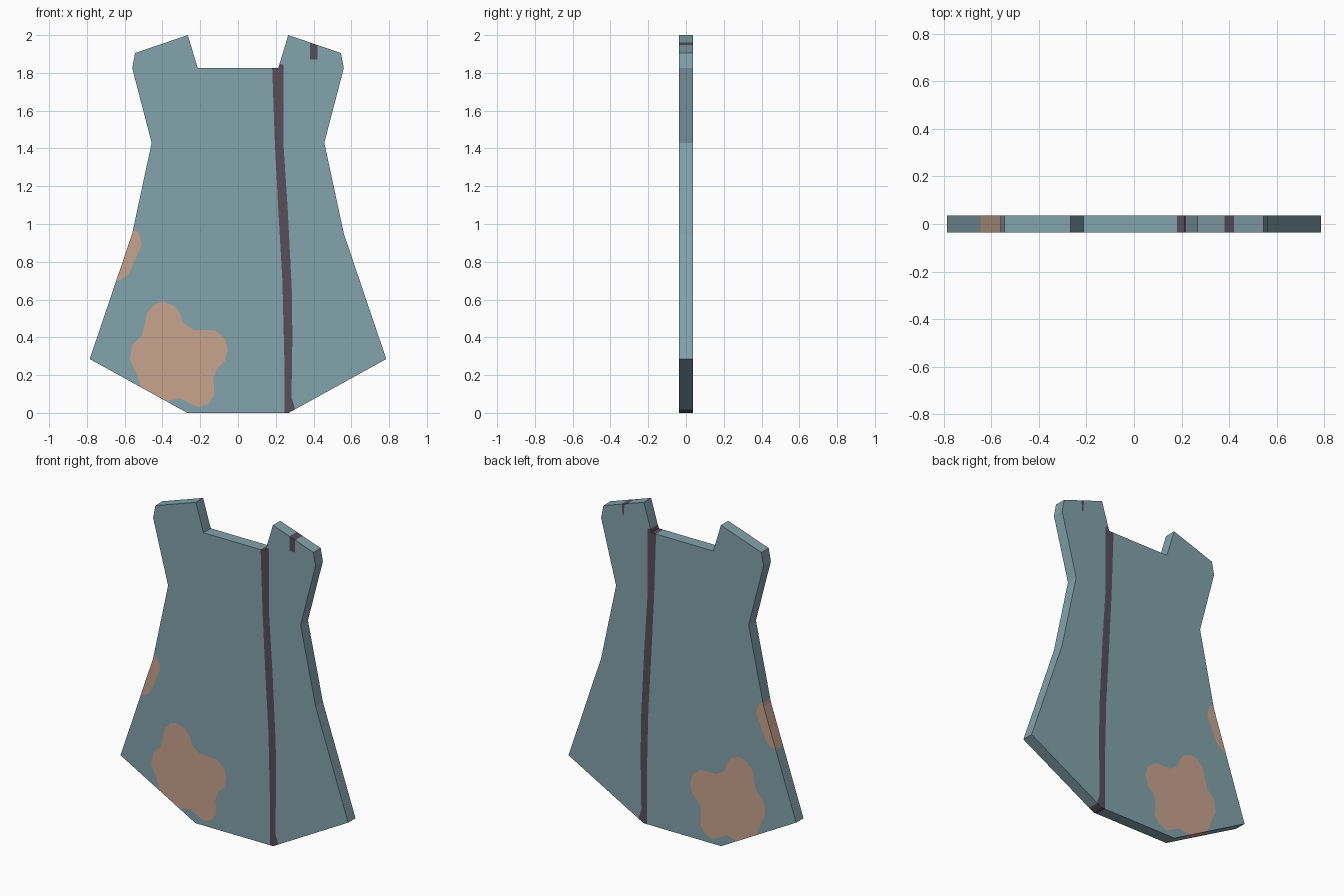
import bpy
import bmesh
from mathutils import Vector
from mathutils.geometry import delaunay_2d_cdt, area_tri

if "Cube" in bpy.data.objects:
    bpy.data.objects.remove(bpy.data.objects["Cube"])

HALF = 0.036  # half thickness of the plate


def material(name, rgb):
    m = bpy.data.materials.new(name)
    m.diffuse_color = [((c / 255 + 0.055) / 1.055) ** 2.4 for c in rgb] + [1]
    m.use_nodes = True
    m.node_tree.nodes["Principled BSDF"].inputs["Base Color"].default_value = m.diffuse_color
    return m


def ccw(pts):
    area = sum(a[0] * b[1] - b[0] * a[1] for a, b in zip(pts, pts[1:] + pts[:1]))
    return pts if area > 0 else pts[::-1]


# Plate outline (x, z): right half, mirrored for the left
half = [(0.268, 0), (0.785, 0.285), (0.56, 0.95), (0.457, 1.43),
        (0.56, 1.825), (0.545, 1.905), (0.266, 2.0), (0.213, 1.825)]
outline = half + [(-x, z) for x, z in reversed(half)]

# Painted regions (x, z), drawn past the outline where they reach the rim
large_patch = [(-0.53, 0.12), (-0.515, 0.14), (-0.54, 0.215), (-0.573, 0.28),
               (-0.56, 0.36), (-0.51, 0.41), (-0.495, 0.465), (-0.48, 0.535),
               (-0.44, 0.575), (-0.395, 0.59), (-0.335, 0.565), (-0.305, 0.525),
               (-0.29, 0.475), (-0.235, 0.44), (-0.175, 0.44), (-0.12, 0.435),
               (-0.07, 0.395), (-0.055, 0.335), (-0.07, 0.275), (-0.115, 0.23),
               (-0.13, 0.185), (-0.125, 0.095), (-0.155, 0.05), (-0.205, 0.03),
               (-0.255, 0.05), (-0.305, 0.078), (-0.365, 0.065), (-0.38, 0.04)]
rim_patch = [(-0.65, 0.98), (-0.56, 0.975), (-0.525, 0.955), (-0.51, 0.89),
             (-0.535, 0.835), (-0.555, 0.785), (-0.58, 0.735), (-0.615, 0.705),
             (-0.655, 0.7), (-0.75, 0.7)]
stripe = [(0.18, 1.85), (0.182, 1.8), (0.195, 1.43), (0.212, 1.1), (0.235, 0.7),
          (0.245, 0.3), (0.245, -0.02), (0.30, -0.02), (0.30, 0.03), (0.283, 0.08),
          (0.288, 0.4), (0.285, 0.65), (0.262, 1.1), (0.24, 1.43), (0.24, 1.845)]
front_mark = [(0.38, 1.87), (0.42, 1.87), (0.42, 2.0), (0.38, 2.0)]
back_mark = [(0.405, 1.88), (0.413, 1.88), (0.419, 1.99), (0.395, 1.99)]
regions = [outline, large_patch, rim_patch, stripe, front_mark, back_mark]

# Cut all regions into one flat sheet
points, faces = [], []
for r in regions:
    faces.append(list(range(len(points), len(points) + len(r))))
    points += [Vector(p) for p in ccw(r)]
verts, _, tris, _, _, owners = delaunay_2d_cdt(points, [], faces, 1, 1e-5)


def colour(ids, dark):
    if dark & set(ids):
        return 2
    return 1 if {1, 2} & set(ids) else 0


# Front and back sheets, joined by a rim that carries the paint across
bm = bmesh.new()
front = [bm.verts.new((v.x, -HALF, v.y)) for v in verts]
back = [bm.verts.new((v.x, HALF, v.y)) for v in verts]
edges = {}
for tri, ids in zip(tris, owners):
    if 0 not in ids:
        continue
    f = bm.faces.new([front[i] for i in tri])
    f.material_index = colour(ids, {3, 4})
    g = bm.faces.new([back[i] for i in reversed(tri)])
    g.material_index = colour(ids, {3, 5})
    for a, b in zip(tri, list(tri[1:]) + [tri[0]]):
        edges[a, b] = f.material_index
for (a, b), mat in edges.items():
    if (b, a) not in edges:
        w = bm.faces.new([front[b], front[a], back[a], back[b]])
        w.material_index = mat
bmesh.ops.delete(bm, geom=[v for v in bm.verts if not v.link_faces], context='VERTS')

mesh = bpy.data.meshes.new("painted_plate")
bm.to_mesh(mesh)
bm.free()
for name, rgb in (("dusty_teal", (130, 163, 171)), ("pale_rust", (200, 163, 142)),
                  ("dark_plum", (88, 77, 91))):
    mesh.materials.append(material(name, rgb))
bpy.context.collection.objects.link(bpy.data.objects.new("painted_plate", mesh))
